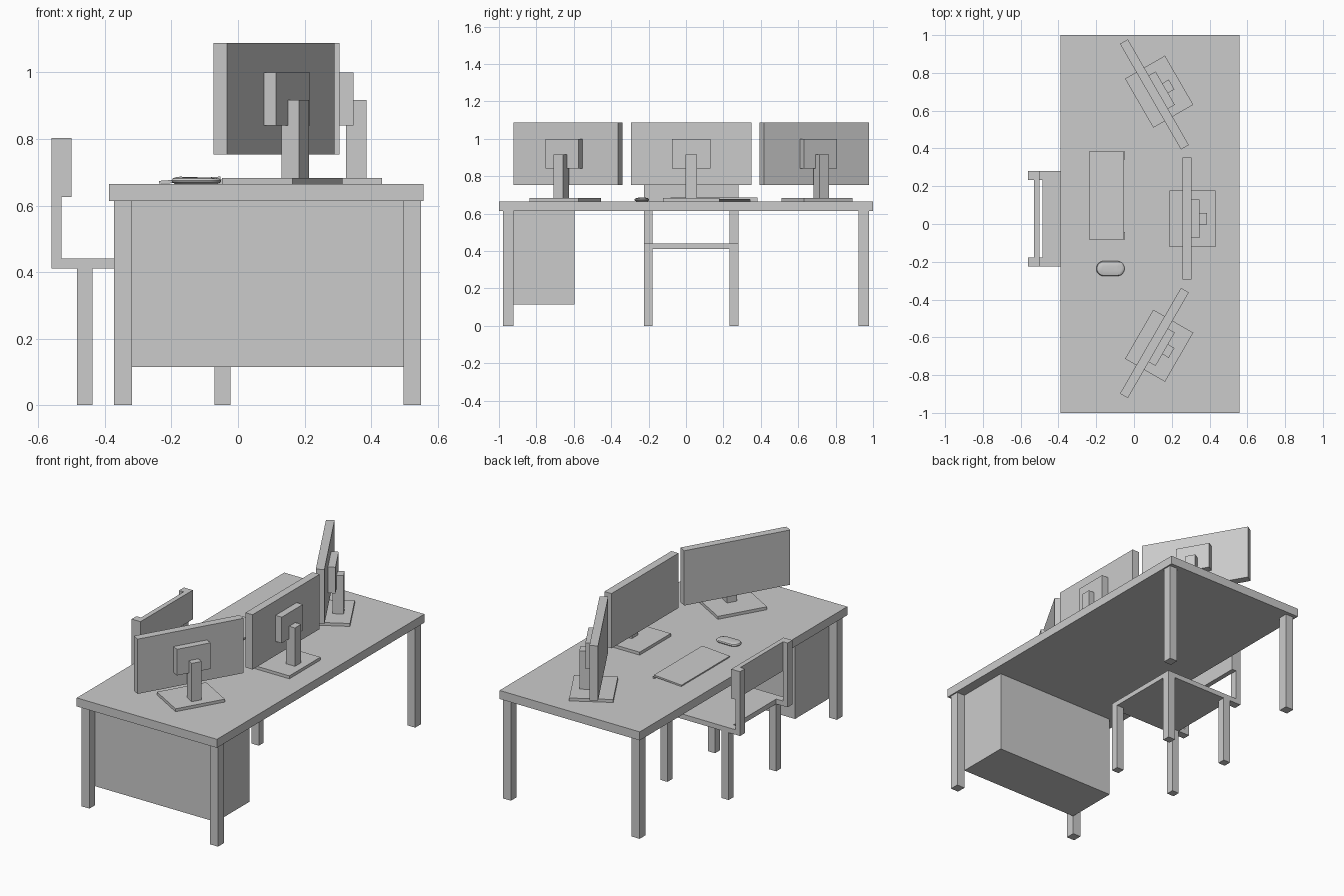
import bpy, bmesh, math
from mathutils import Matrix, Vector

if "Cube" in bpy.data.objects:
    bpy.data.objects.remove(bpy.data.objects["Cube"])


def add_object(name, bm):
    bmesh.ops.recalc_face_normals(bm, faces=bm.faces)
    mesh = bpy.data.meshes.new(name)
    bm.to_mesh(mesh)
    bm.free()
    obj = bpy.data.objects.new(name, mesh)
    bpy.context.collection.objects.link(obj)
    return obj


def box(name, x, y, z, matrix=None):
    bm = bmesh.new()
    size = Vector((x[1] - x[0], y[1] - y[0], z[1] - z[0], 1))
    centre = Vector((sum(x) / 2, sum(y) / 2, sum(z) / 2))
    place = Matrix.Translation(centre) @ Matrix.Diagonal(size)
    bmesh.ops.create_cube(bm, size=1, matrix=(matrix or Matrix()) @ place)
    return add_object(name, bm)


def side_profile(name, points, y):
    # x-z outline extruded along y
    bm = bmesh.new()
    face = bm.faces.new([bm.verts.new((px, y[0], pz)) for px, pz in points])
    res = bmesh.ops.extrude_face_region(bm, geom=[face])
    verts = [v for v in res["geom"] if isinstance(v, bmesh.types.BMVert)]
    bmesh.ops.translate(bm, verts=verts, vec=(0, y[1] - y[0], 0))
    return add_object(name, bm)


TOP = 0.665      # desk surface
UNDER = 0.613    # underside of desk top

# Desk
box("desk_top", (-0.388, 0.558), (-1, 1), (UNDER, TOP))
for lx in ((-0.372, -0.318), (0.497, 0.55)):
    for ly in ((-0.978, -0.922), (0.922, 0.978)):
        box("desk_leg", lx, ly, (0, UNDER))
box("drawer_unit", (-0.318, 0.497), (-0.922, -0.597), (0.115, UNDER))

# Chair
sides = ((-0.224, -0.178), (0.233, 0.28))
box("chair_seat", (-0.484, -0.023), (-0.224, 0.28), (0.411, 0.441))
post = [(-0.561, 0.411), (-0.484, 0.411), (-0.484, 0.441), (-0.53, 0.441),
        (-0.53, 0.625), (-0.501, 0.625), (-0.501, 0.803), (-0.561, 0.803)]
for cy in sides:
    side_profile("chair_back_post", post, cy)
    for cx in ((-0.484, -0.437), (-0.071, -0.023)):
        box("chair_leg", cx, cy, (0, 0.411))
box("chair_back_panel", (-0.53, -0.501), (-0.178, 0.233), (0.625, 0.803))

# Three monitors, each built around its screen centre
for mx, my, angle in ((0.281, 0.028, 0), (0.108, 0.686, 30), (0.108, -0.63, -30)):
    m = Matrix.Translation((mx, my, 0)) @ Matrix.Rotation(math.radians(angle), 4, 'Z')
    box("monitor_screen", (-0.024, 0.024), (-0.323, 0.323), (0.754, 1.088), m)
    box("monitor_mount", (0.024, 0.066), (-0.102, 0.102), (0.841, 1.0), m)
    box("monitor_stand", (0.044, 0.105), (-0.03, 0.03), (0.683, 0.917), m)
    box("monitor_base", (-0.093, 0.151), (-0.15, 0.15), (TOP, 0.683), m)

# Tilted keyboard with two rear feet
side_profile("keyboard", [(-0.236, TOP), (-0.052, 0.676), (-0.052, 0.687),
                          (-0.238, 0.674)], (-0.083, 0.383))
for fy in ((-0.083, -0.042), (0.342, 0.383)):
    box("keyboard_foot", (-0.056, -0.047), fy, (TOP, 0.678))

# Mouse: stacked stadium outlines
bm = bmesh.new()
rings = []
for radius, z, bulge in ((0.030, TOP, 0), (0.0385, 0.670, 0), (0.040, 0.675, 0),
                         (0.036, 0.681, 0.002), (0.025, 0.684, 0.003), (0.012, 0.685, 0.004)):
    ring = []
    for i in range(24):
        a = 2 * math.pi * (i + 0.5) / 24
        shift = 0.035 if math.cos(a) > 0 else -0.035
        ring.append(bm.verts.new((-0.125 + shift + radius * math.cos(a),
                                  -0.236 + radius * math.sin(a),
                                  z - bulge * math.cos(a) * 0.5)))
    rings.append(ring)
for lo, hi in zip(rings, rings[1:]):
    for i in range(24):
        j = (i + 1) % 24
        bm.faces.new((lo[i], lo[j], hi[j], hi[i]))
bm.faces.new(rings[0])
bmesh.ops.triangle_fill(bm, use_beauty=True, edges=[
    bm.edges.get((rings[-1][i], rings[-1][(i + 1) % 24])) for i in range(24)])
mouse = add_object("mouse", bm)
bpy.context.view_layer.objects.active = mouse
mouse.select_set(True)
bpy.ops.object.shade_smooth_by_angle(angle=math.radians(40))
